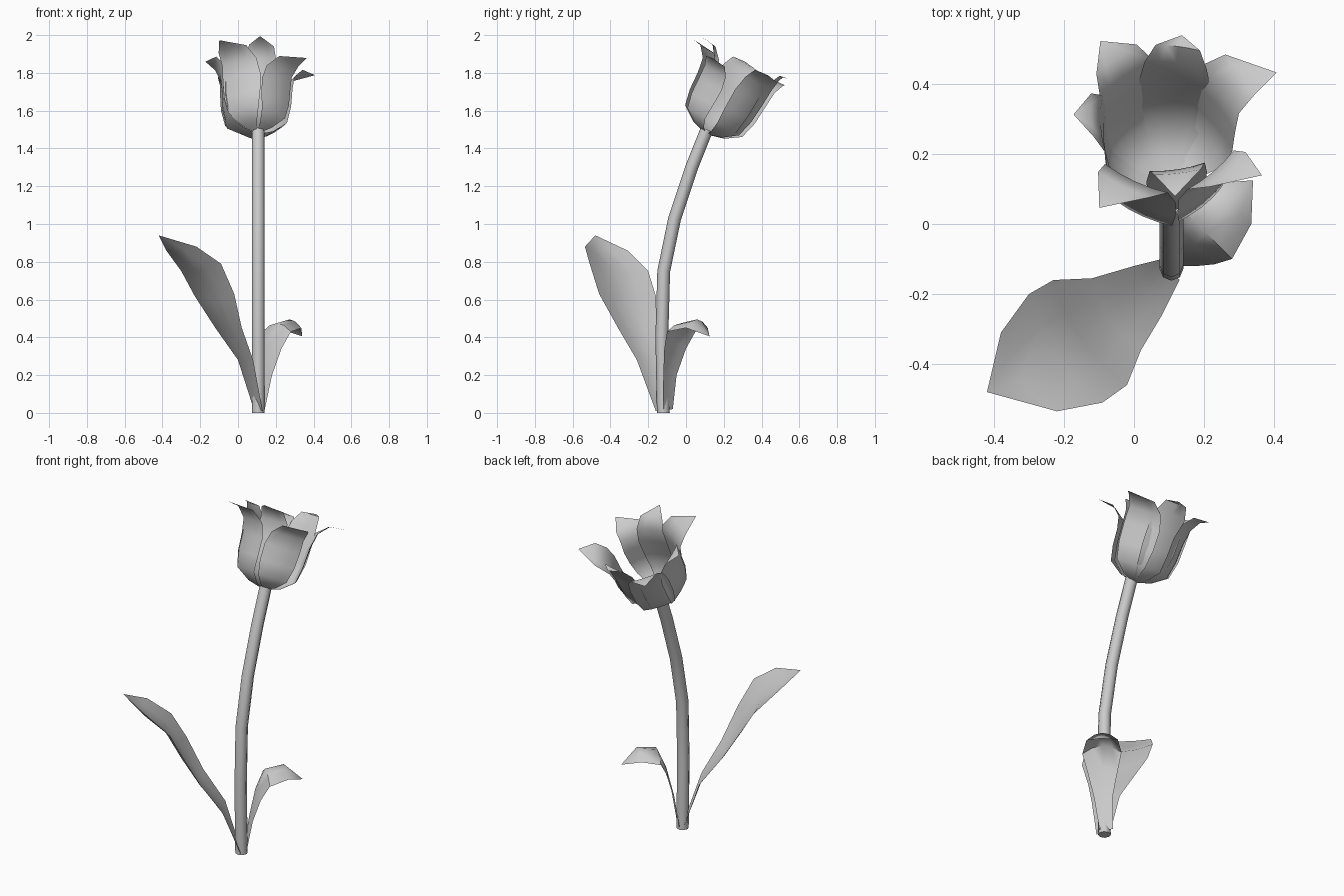
import bpy
import bmesh
from math import sin, cos, pi, radians
from mathutils import Vector, Matrix

cube = bpy.data.objects.get("Cube")
if cube:
    bpy.data.objects.remove(cube, do_unlink=True)

# One plain grey for the whole plant
GREY = (0.6, 0.6, 0.6, 1.0)
grey = bpy.data.materials.new("plain grey")
grey.use_nodes = True
grey.diffuse_color = GREY
for node in grey.node_tree.nodes:
    if node.type == 'BSDF_PRINCIPLED':
        node.inputs["Base Color"].default_value = GREY


def loft(name, rows, closed=False):
    """Skin a list of equally long point rows; closed rows become a capped tube."""
    bm = bmesh.new()
    grid = [[bm.verts.new(point) for point in row] for row in rows]
    count = len(rows[0])
    for low, high in zip(grid, grid[1:]):
        for j in range(count if closed else count - 1):
            k = (j + 1) % count
            bm.faces.new((low[j], low[k], high[k], high[j]))
    if closed:
        bm.faces.new(list(reversed(grid[0])))
        bm.faces.new(grid[-1])
    bmesh.ops.remove_doubles(bm, verts=bm.verts, dist=0.0005)
    bmesh.ops.recalc_face_normals(bm, faces=bm.faces)
    mesh = bpy.data.meshes.new(name)
    bm.to_mesh(mesh)
    bm.free()
    mesh.materials.append(grey)
    obj = bpy.data.objects.new(name, mesh)
    bpy.context.collection.objects.link(obj)
    bpy.ops.object.select_all(action='DESELECT')
    obj.select_set(True)
    bpy.context.view_layer.objects.active = obj
    bpy.ops.object.shade_smooth_by_angle(angle=radians(55))
    return obj


def leaf(name, edges, sag):
    """Blade between paired edge points, base to tip, with a curved middle."""
    rows = []
    for i, (left, right) in enumerate(edges):
        left, right = Vector(left), Vector(right)
        depth = Vector(sag) * min(1, i / 3) if left != right else Vector()
        row = []
        for step in range(5):
            t = step / 4
            row.append(left.lerp(right, t) + depth * 4 * t * (1 - t))
        rows.append(row)
    return loft(name, rows)


# Stem: an octagonal tube bending backwards towards the flower
STEM_X = 0.107
STEM_RADIUS = 0.034
path = [Vector((STEM_X, y, z)) for y, z in
        [(-0.12, 0), (-0.128, 0.4), (-0.118, 0.75), (-0.06, 1.03),
         (0.03, 1.3), (0.11, 1.5)]]
rings = []
for i, centre in enumerate(path):
    along = (path[min(i + 1, len(path) - 1)] - path[max(i - 1, 0)]).normalized()
    if i == 0:
        along = Vector((0, 0, 1))
    side = Vector((1, 0, 0))
    across = along.cross(side)
    rings.append([centre + STEM_RADIUS * (side * cos(a) + across * sin(a))
                  for a in [pi * k / 4 for k in range(8)]])
loft("stem", rings, closed=True)

# Leaves: pairs of edge points from base to tip
leaf("tall_leaf", [
    ((0.08, -0.1, 0.03), (0.13, -0.16, 0.01)),
    ((0.0, -0.12, 0.28), (0.08, -0.26, 0.28)),
    ((-0.12, -0.155, 0.45), (0.02, -0.36, 0.45)),
    ((-0.23, -0.16, 0.62), (-0.02, -0.46, 0.63)),
    ((-0.3, -0.2, 0.75), (-0.09, -0.51, 0.79)),
    ((-0.38, -0.31, 0.86), (-0.22, -0.535, 0.88)),
    ((-0.42, -0.48, 0.94), (-0.42, -0.48, 0.94)),
], (-0.025, -0.02, -0.02))
leaf("short_leaf", [
    ((0.09, -0.07, 0.02), (0.14, -0.12, 0.01)),
    ((0.11, -0.05, 0.2), (0.18, -0.12, 0.2)),
    ((0.115, 0.0, 0.34), (0.23, -0.115, 0.34)),
    ((0.13, 0.05, 0.43), (0.28, -0.1, 0.43)),
    ((0.21, 0.115, 0.45), (0.335, 0.0, 0.45)),
    ((0.34, 0.125, 0.405), (0.34, 0.125, 0.405)),
], (0.0, 0.0, 0.045))

# Flower: petals around an axis that leans backwards
flower_frame = (Matrix.Translation((STEM_X - 0.01, 0.11, 1.48))
                @ Matrix.Rotation(radians(-30), 4, 'X'))

# Petal profile: share of height, share of belly radius,
# share of the outward curl, half width in degrees
PROFILE = [(0.0, 0.12, 0, 30), (0.05, 0.5, 0, 31), (0.18, 0.9, 0, 34),
           (0.4, 1, 0, 37), (0.65, 1, 0.04, 37), (0.85, 1, 0.14, 30),
           (0.98, 1, 0.45, 19), (1, 1, 1, 0)]


def petal(name, azimuth, twist, belly, tip_height, tip_radius):
    rows = []
    for height, swell, curl, spread in PROFILE:
        radius = belly * swell + (tip_radius - belly) * curl
        row = []
        for step in range(-2, 3):
            bend = radians(spread * step / 2)
            # Flatter than an arc about the flower axis
            point = Vector((radius * (0.6 + 0.4 * cos(bend)),
                            radius * sin(bend), tip_height * height))
            turn = Matrix.Rotation(radians(azimuth + twist * curl), 4, 'Z')
            row.append(flower_frame @ turn @ point)
        rows.append(row)
    return loft(name, rows)


petal("back_petal", 83, -3, 0.17, 0.466, 0.23)
petal("back_right_petal", 130, 0, 0.178, 0.427, 0.3)
petal("back_left_petal", 38, -16, 0.168, 0.428, 0.335)
petal("right_petal", 183, 0, 0.18, 0.43, 0.27)
petal("left_petal", 312, 15, 0.162, 0.36, 0.32)
petal("front_right_petal", 243, -6, 0.178, 0.395, 0.36)
petal("front_petal", 281, -7, 0.14, 0.43, 0.285)
